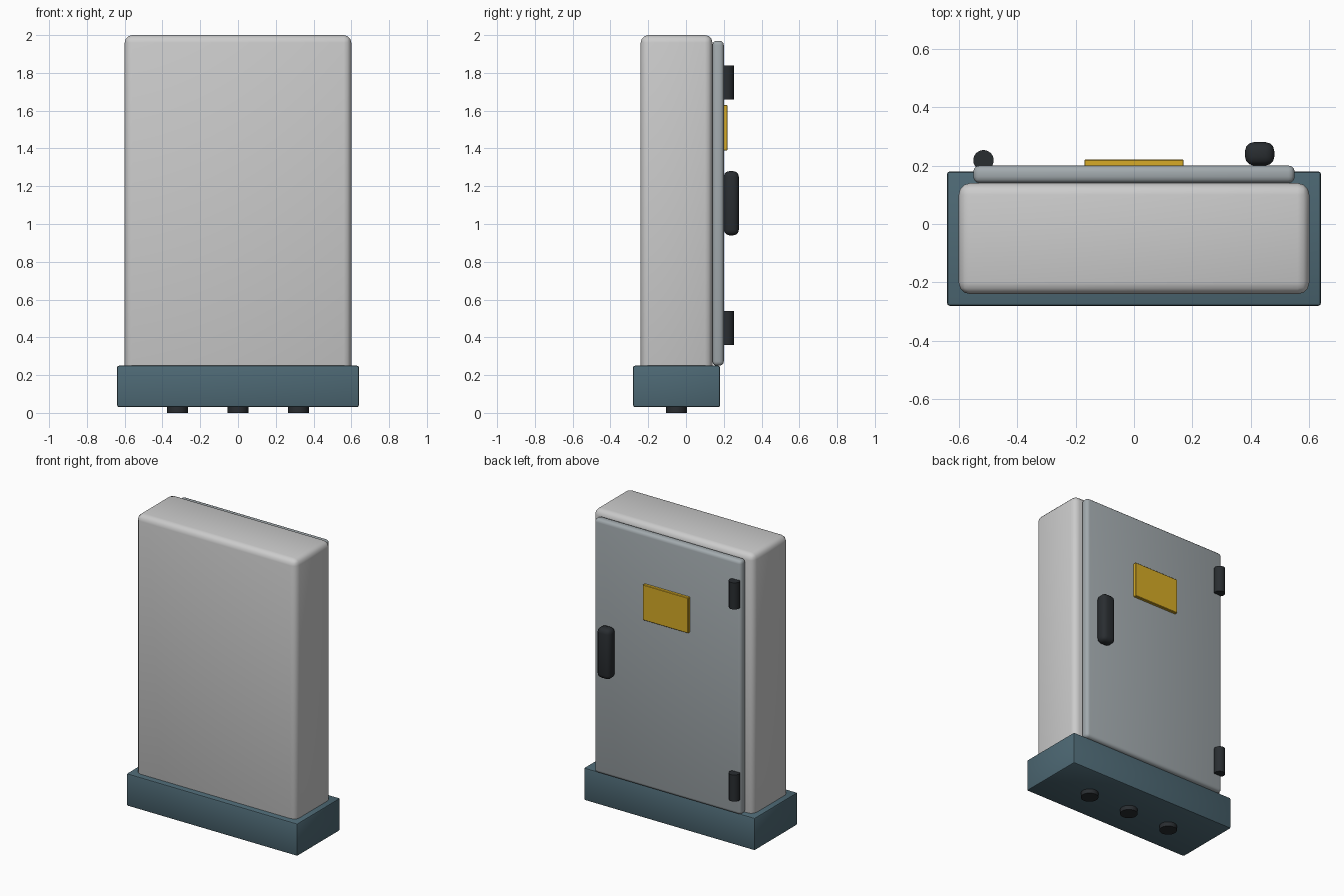
import bpy
import math

if "Cube" in bpy.data.objects:
    bpy.data.objects.remove(bpy.data.objects["Cube"])


def material(name, rgb):
    m = bpy.data.materials.new(name)
    m.diffuse_color = (*rgb, 1)
    m.use_nodes = True
    m.node_tree.nodes["Principled BSDF"].inputs["Base Color"].default_value = m.diffuse_color
    return m


SHELL = material("shell_grey", (0.62, 0.65, 0.64))
DOOR = material("door_grey", (0.36, 0.40, 0.42))
BASE = material("base_blue", (0.075, 0.14, 0.175))
DARK = material("dark", (0.022, 0.026, 0.03))
YELLOW = material("yellow", (0.68, 0.41, 0.02))


def finish(name, mat, bevel, segments):
    obj = bpy.context.object
    obj.name = name
    obj.data.materials.append(mat)
    if bevel:
        mod = obj.modifiers.new("bevel", 'BEVEL')
        mod.width = bevel
        mod.segments = segments
        mod.limit_method = 'ANGLE'
        mod.angle_limit = math.radians(40)
        bpy.ops.object.modifier_apply(modifier=mod.name)
    bpy.ops.object.shade_smooth_by_angle(angle=math.radians(35))
    return obj


def box(name, xs, ys, zs, mat, bevel=0.0, segments=3):
    centre = [(a + b) / 2 for a, b in (xs, ys, zs)]
    bpy.ops.mesh.primitive_cube_add(size=1, location=centre)
    bpy.context.object.scale = [b - a for a, b in (xs, ys, zs)]
    bpy.ops.object.transform_apply(location=False, rotation=False, scale=True)
    return finish(name, mat, bevel, segments)


def cylinder(name, x, y, zs, radius, mat):
    bpy.ops.mesh.primitive_cylinder_add(
        vertices=24, radius=radius, depth=zs[1] - zs[0],
        location=(x, y, sum(zs) / 2))
    return finish(name, mat, 0, 1)


# Plinth and cabinet shell, which sinks slightly into the plinth
box("plinth", (-0.64, 0.64), (-0.28, 0.18), (0.03, 0.25), BASE, 0.01, 2)
box("cabinet_shell", (-0.6, 0.6), (-0.24, 0.14), (0.2, 2.0), SHELL, 0.04)

# Door with handle and warning plate
box("door", (-0.55, 0.55), (0.14, 0.2), (0.25, 1.97), DOOR, 0.022)
box("door_handle", (0.38, 0.48), (0.2, 0.28), (0.94, 1.28), DARK, 0.03)
box("warning_plate", (-0.17, 0.17), (0.195, 0.22), (1.39, 1.63), YELLOW, 0.003, 1)

# Hinges
for label, z in (("lower", 0.45), ("upper", 1.75)):
    cylinder(label + "_hinge", -0.515, 0.218, (z - 0.09, z + 0.09), 0.035, DARK)

# Cable glands under the plinth
for i, x in enumerate((-0.32, 0, 0.32)):
    cylinder(f"cable_gland_{i + 1}", x, -0.05, (0, 0.05), 0.055, DARK)
